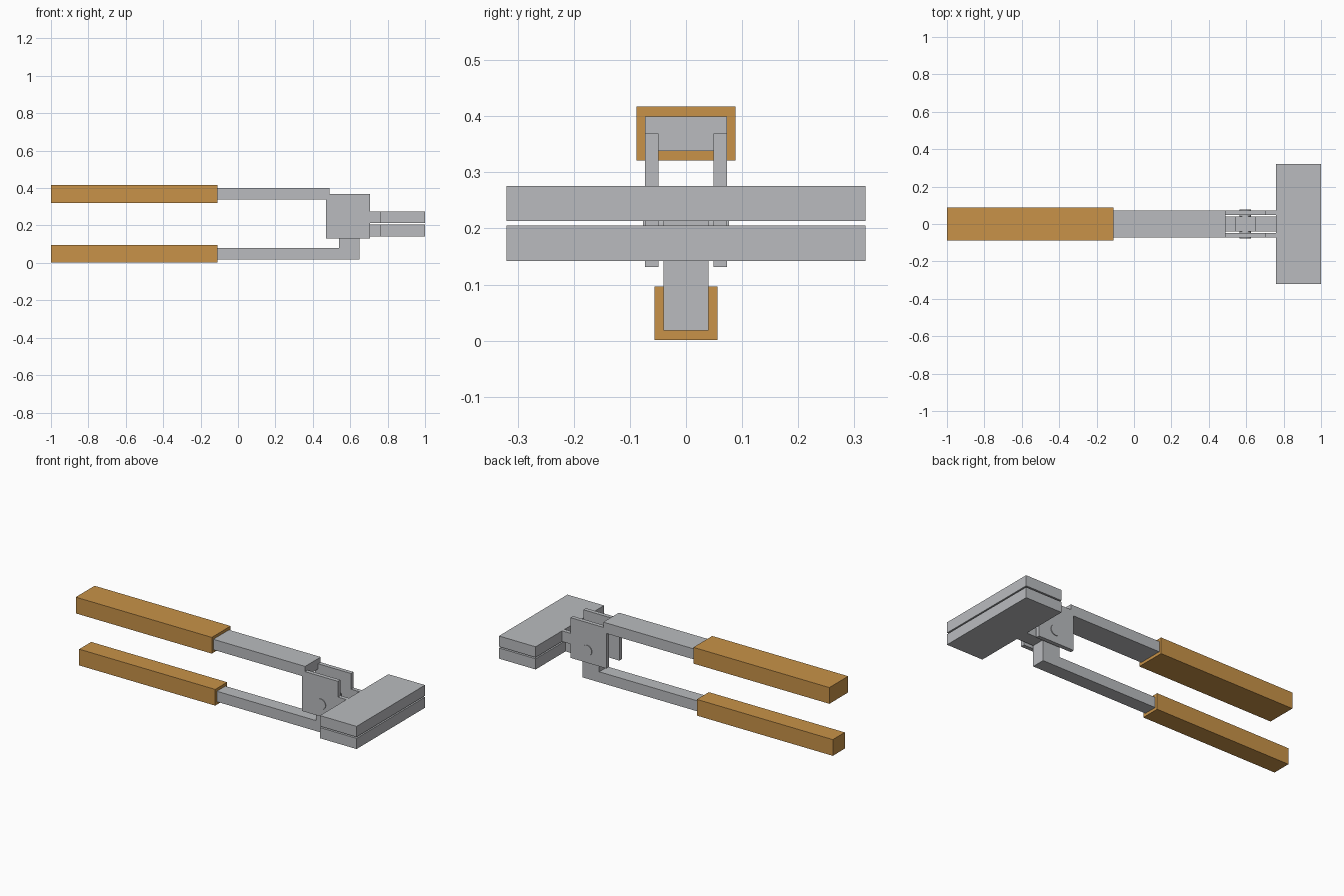
import bpy
import bmesh
import math
from mathutils import Matrix

cube = bpy.data.objects.get("Cube")
if cube:
    bpy.data.objects.remove(cube, do_unlink=True)


def make_material(name, colour):
    mat = bpy.data.materials.new(name)
    mat.use_nodes = True
    mat.diffuse_color = colour
    mat.node_tree.nodes["Principled BSDF"].inputs["Base Color"].default_value = colour
    return mat


steel = make_material("grey steel", (0.49, 0.5, 0.52, 1))
wood = make_material("orange wood", (0.58, 0.29, 0.065, 1))


def finish(bm, name, mat):
    bmesh.ops.recalc_face_normals(bm, faces=bm.faces)
    mesh = bpy.data.meshes.new(name)
    bm.to_mesh(mesh)
    bm.free()
    mesh.materials.append(mat)
    obj = bpy.data.objects.new(name, mesh)
    bpy.context.collection.objects.link(obj)
    return obj


def slab(name, outline, y0, y1, mat):
    """Extrude an (x, z) outline from y0 to y1."""
    bm = bmesh.new()
    face = bm.faces.new([bm.verts.new((x, y0, z)) for x, z in outline])
    new = bmesh.ops.extrude_face_region(bm, geom=[face])["geom"]
    verts = [g for g in new if isinstance(g, bmesh.types.BMVert)]
    bmesh.ops.translate(bm, verts=verts, vec=(0, y1 - y0, 0))
    return finish(bm, name, mat)


def box(name, x0, x1, half_y, z0, z1, mat):
    return slab(name, [(x0, z0), (x1, z0), (x1, z1), (x0, z1)], -half_y, half_y, mat)


# Wooden grips
box("upper_grip", -1, -0.11, 0.088, 0.321, 0.417, wood)
box("lower_grip", -1, -0.11, 0.056, 0.001, 0.097, wood)

# Upper handle bar
box("upper_bar", -0.15, 0.49, 0.073, 0.338, 0.4, steel)

# Lower handle: bar turning up into the pivot tongue, with an arm to the jaw
lower = [(-0.15, 0.018), (0.65, 0.018), (0.65, 0.142), (0.77, 0.142),
         (0.77, 0.204), (0.65, 0.204), (0.65, 0.24), (0.54, 0.24),
         (0.54, 0.08), (-0.15, 0.08)]
slab("lower_handle", lower, -0.04, 0.04, steel)

# Cheek plates with the arms that carry the upper jaw
cheek = [(0.47, 0.131), (0.705, 0.131), (0.705, 0.213), (0.77, 0.213),
         (0.77, 0.276), (0.705, 0.276), (0.705, 0.369), (0.47, 0.369)]
for side, sign in (("left", 1), ("right", -1)):
    name = "back_cheek" if sign > 0 else "front_cheek"
    slab(name, cheek, sign * 0.049, sign * 0.073, steel)

# Wide flat jaws
box("upper_jaw", 0.76, 1, 0.32, 0.213, 0.276, steel)
box("lower_jaw", 0.76, 1, 0.32, 0.142, 0.205, steel)

# Pivot pin through cheeks and tongue
bm = bmesh.new()
bmesh.ops.create_cone(bm, cap_ends=True, segments=32, radius1=0.031, radius2=0.031,
                      depth=0.154,
                      matrix=Matrix.Translation((0.595, 0, 0.205))
                      @ Matrix.Rotation(math.pi / 2, 4, "X"))
pin = finish(bm, "pivot_pin", steel)
bpy.ops.object.select_all(action="DESELECT")
pin.select_set(True)
bpy.context.view_layer.objects.active = pin
bpy.ops.object.shade_smooth_by_angle()
